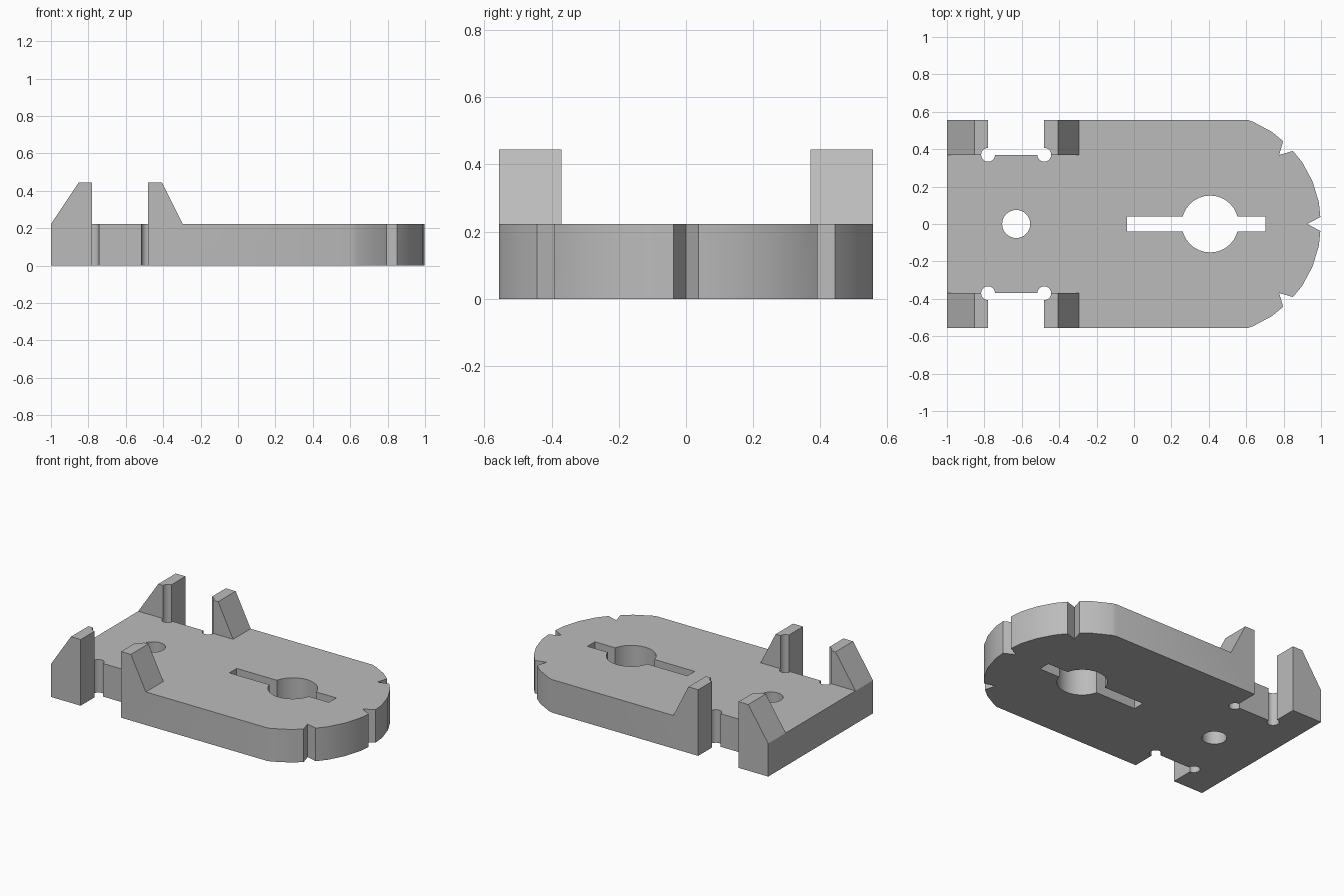
import bpy, bmesh
from math import sin, cos, radians, pi
from mathutils import Vector

cube = bpy.data.objects.get("Cube")
if cube:
    bpy.data.objects.remove(cube, do_unlink=True)

BASE, TOP = 0.222, 0.444      # plate thickness, lug height
HALF, INNER = 0.556, 0.37     # half width, inner face of the lugs
CX, R = 0.407, 0.593          # centre and radius of the rounded end
NOTCH = (-0.78, -0.48)        # side notch extent along x

grey = bpy.data.materials.new("plain grey")
grey.use_nodes = True
colour = (0.5, 0.5, 0.5, 1)
grey.diffuse_color = colour
grey.node_tree.nodes["Principled BSDF"].inputs["Base Color"].default_value = colour


def prism(name, start, sweep):
    """Extrude a closed loop of 3D points along a vector."""
    bm = bmesh.new()
    face = bm.faces.new([bm.verts.new(p) for p in start])
    new = bmesh.ops.extrude_face_region(bm, geom=[face])["geom"]
    bmesh.ops.translate(bm, vec=sweep, verts=[g for g in new if isinstance(g, bmesh.types.BMVert)])
    bmesh.ops.recalc_face_normals(bm, faces=bm.faces)
    mesh = bpy.data.meshes.new(name)
    bm.to_mesh(mesh)
    bm.free()
    mesh.materials.append(grey)
    obj = bpy.data.objects.new(name, mesh)
    bpy.context.collection.objects.link(obj)
    return obj


def plan(name, pts, z0, z1):
    return prism(name, [(x, y, z0) for x, y in pts], (0, 0, z1 - z0))


def box(name, x0, x1, y0, y1, z0, z1):
    return plan(name, [(x0, y0), (x1, y0), (x1, y1), (x0, y1)], z0, z1)


def side(name, pts):
    return prism(name, [(x, -1, z) for x, z in pts], (0, 2, 0))


def rod(name, x, y, r):
    ring = [(x + r * cos(i * pi / 16), y + r * sin(i * pi / 16)) for i in range(32)]
    return plan(name, ring, -0.1, 0.6)


def cut(body, cutter):
    cutter.hide_render = True
    mod = body.modifiers.new("cut", "BOOLEAN")
    mod.operation, mod.solver, mod.object = "DIFFERENCE", "EXACT", cutter
    bpy.context.view_layer.objects.active = body
    bpy.ops.object.modifier_apply(modifier=mod.name)
    bpy.data.objects.remove(cutter, do_unlink=True)


def on_arc(deg, r=R):
    return Vector((CX + r * cos(radians(deg)), r * sin(radians(deg))))


# Plate outline: square end, then the rounded end with three V notches
STEP = 11.25
half = [Vector((-1, HALF))]
a, b = on_arc(7 * STEP), on_arc(6 * STEP)
half.append(a.lerp(b, (a.y - HALF) / (a.y - b.y)))
half += [b, on_arc(5 * STEP)]
half += [on_arc(45).lerp(on_arc(45 + STEP), 0.32), on_arc(45, 0.522),
         on_arc(45).lerp(on_arc(45 - STEP), 0.32)]
half += [on_arc(i * STEP) for i in (3, 2, 1)]
half.append(on_arc(0).lerp(on_arc(STEP), 0.32))
outline = half + [on_arc(0, 0.519)] + [Vector((p.x, -p.y)) for p in reversed(half)]
body = plan("slotted_base_plate", outline, 0, TOP)

# Lower the plate between and beyond the lugs, sloping their outer faces
cut(body, box("middle_cutter", -1.1, 1.1, -INNER, INNER, BASE, 0.6))
cut(body, side("end_slope_cutter", [(-1.1, 0.072), (-0.8147, 0.5), (-1.1, 0.5)]))
cut(body, side("deck_cutter", [(-0.295, BASE), (1.1, BASE), (1.1, 0.5), (-0.435, 0.5)]))

# Side notches with round corner reliefs
for s in (-1, 1):
    y0, y1 = sorted((s * INNER, s * 0.7))
    cut(body, box("notch_cutter", *NOTCH, y0, y1, -0.1, 0.6))
    for x in NOTCH:
        cut(body, rod("relief_cutter", x, s * INNER, 0.037))

# Round holes and the long slot
cut(body, rod("small_hole_cutter", -0.63, 0, 0.075))
cut(body, rod("large_hole_cutter", CX, 0, 0.152))
cut(body, box("slot_cutter", -0.037, 0.704, -0.039, 0.039, -0.1, 0.6))

bpy.ops.object.select_all(action="DESELECT")
body.select_set(True)
bpy.context.view_layer.objects.active = body
bpy.ops.object.shade_smooth_by_angle(angle=radians(30))
